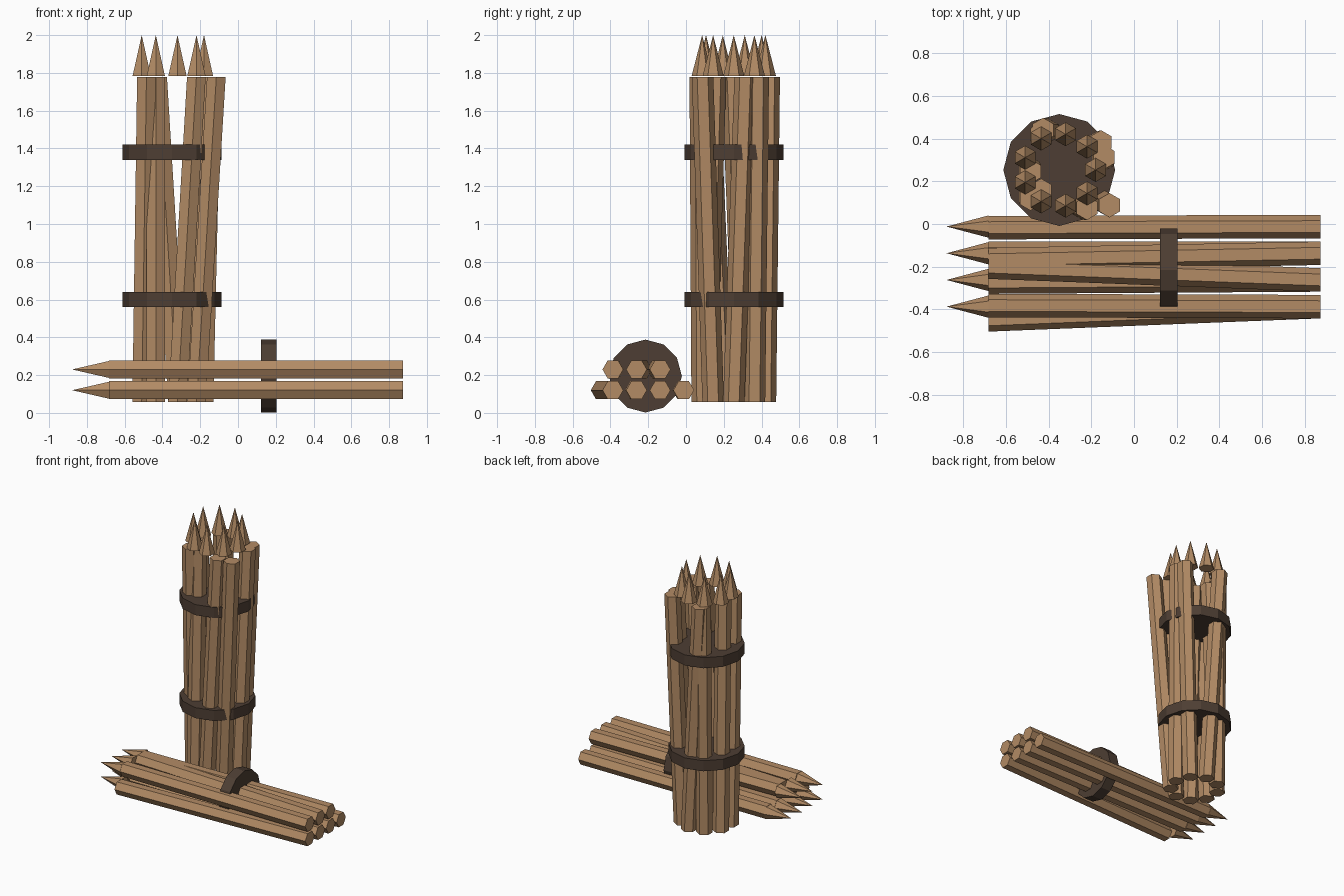
import bpy, bmesh, math
from mathutils import Vector

if "Cube" in bpy.data.objects:
    bpy.data.objects.remove(bpy.data.objects["Cube"])

X, Y, Z = Vector((1, 0, 0)), Vector((0, 1, 0)), Vector((0, 0, 1))


def material(name, rgb):
    m = bpy.data.materials.new(name)
    m.diffuse_color = (*rgb, 1)
    m.use_nodes = True
    m.node_tree.nodes["Principled BSDF"].inputs["Base Color"].default_value = m.diffuse_color
    return m


WOOD = material("wood", (0.45, 0.26, 0.13))
BAND = material("dark_band", (0.075, 0.048, 0.033))


def prism(name, a, b, side, radius, sides, mat, pointed=False):
    """Flat-sided prism (or spike) from a to b; rings lie in the plane of Y and side."""
    a, b = Vector(a), Vector(b)
    bm = bmesh.new()

    def ring(c):
        angles = [2 * math.pi * i / sides for i in range(sides)]
        return [bm.verts.new(c + radius * (Y * math.cos(t) + side * math.sin(t))) for t in angles]

    low = ring(a)
    high = [bm.verts.new(b)] * sides if pointed else ring(b)
    for i in range(sides):
        j = (i + 1) % sides
        quad = [low[i], low[j], high[j], high[i]]
        bm.faces.new(quad[:3] if pointed else quad)
    bm.faces.new(low)
    if not pointed:
        bm.faces.new(high)
    bmesh.ops.recalc_face_normals(bm, faces=bm.faces)
    mesh = bpy.data.meshes.new(name)
    bm.to_mesh(mesh)
    bm.free()
    mesh.materials.append(mat)
    obj = bpy.data.objects.new(name, mesh)
    bpy.context.collection.objects.link(obj)
    return obj


# Upright bundle: nine stakes on a ring, each shaft leaning by its own amount
CX, CY, RING = -0.35, 0.253, 0.17
leans = [(0.04, 0.06), (0.065, 0.02), (-0.105, 0.02), (0.0, 0.02), (0.025, -0.065),
         (0.025, -0.075), (0.0, 0.05), (0.1, -0.01), (0.105, -0.056)]
for i, (dx, dy) in enumerate(leans):
    t = math.radians(40 * i)
    x, y = CX + RING * math.cos(t), CY + RING * math.sin(t)
    prism(f"upright_shaft_{i}", (x, y, 0.058), (x + dx, y + dy, 1.778), X, 0.057, 6, WOOD)
    prism(f"upright_point_{i}", (x, y, 1.783), (x, y, 2.0), X, 0.056, 6, WOOD, True)

# Solid bands round the upright bundle
for name, z in (("lower_band", 0.6), ("upper_band", 1.38)):
    prism(name, (CX, CY, z - 0.04), (CX, CY, z + 0.04), X, 0.262, 12, BAND)

# Lying bundle: four stakes below and three above, slightly fanned at the pointed end
lying = [(-0.012, 0.12, -0.005), (-0.137, 0.12, 0.0), (-0.262, 0.12, -0.01), (-0.387, 0.12, -0.062),
         (-0.137, 0.23, -0.03), (-0.262, 0.23, 0.06), (-0.387, 0.23, 0.005)]
for i, (y, z, dy) in enumerate(lying):
    prism(f"lying_shaft_{i}", (0.873, y, z), (-0.682, y + dy, z), Z, 0.055, 6, WOOD)
    prism(f"lying_point_{i}", (-0.682, y, z), (-0.878, y, z), Z, 0.052, 6, WOOD, True)

# Band round the lying bundle
prism("lying_band", (0.122, -0.215, 0.195), (0.203, -0.215, 0.195), Z, 0.193, 12, BAND)
